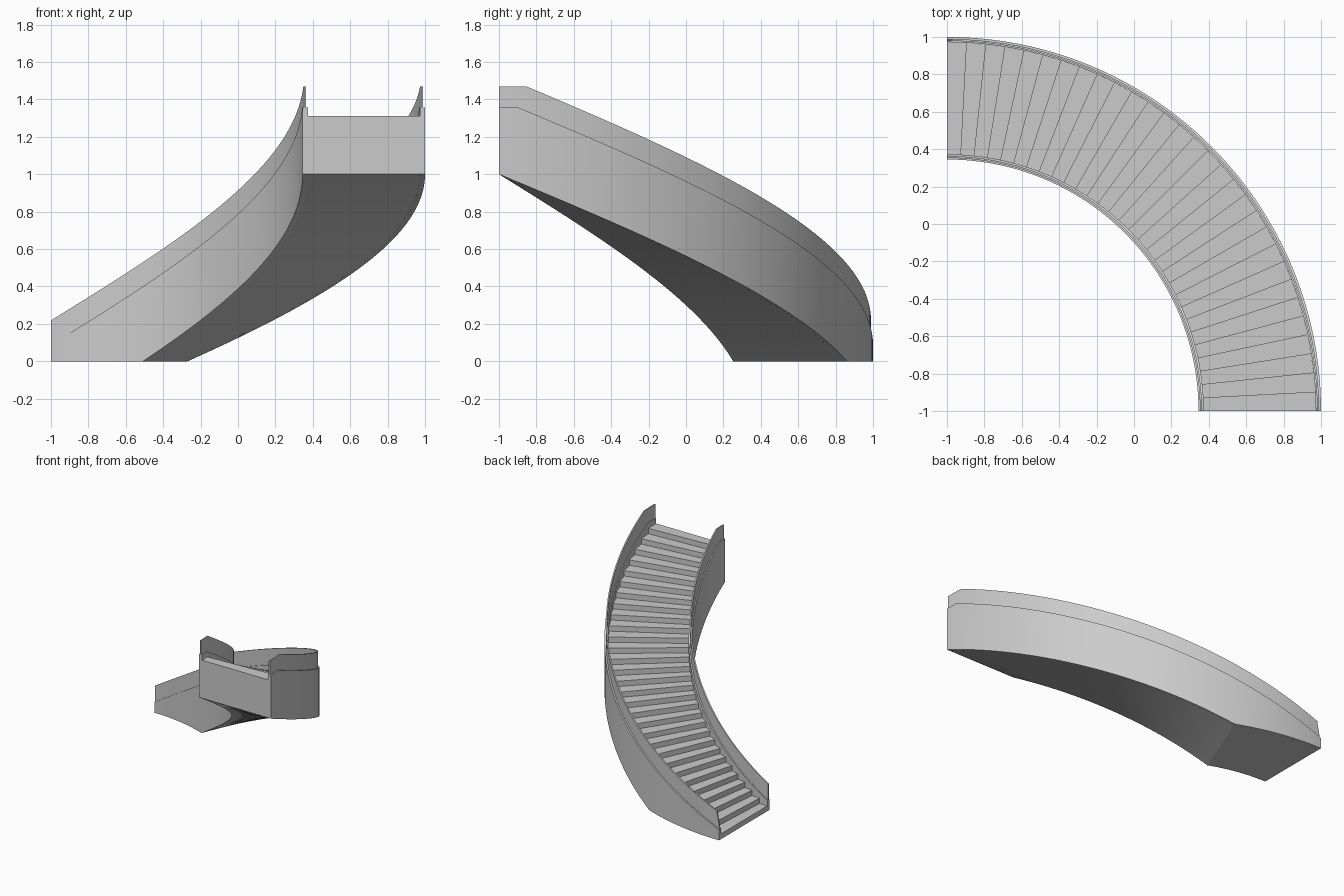
import bpy, bmesh, math

if "Cube" in bpy.data.objects:
    bpy.data.objects.remove(bpy.data.objects["Cube"])

STEPS = 30
RISE = 1.3125 / STEPS          # height of one step
TURN = 90 / STEPS              # degrees per step
SLOPE = RISE / TURN
T_FLOOR = 0.3125 / SLOPE       # angle where the sloping soffit leaves the ground


def soffit(t):
    return max(0.0, SLOPE * t - 0.3125)


def stringer_top(t):
    return min(2 * RISE + SLOPE * t, 31 * RISE)


def rail_top(t):
    return min(5 * RISE + SLOPE * t, 1.469)


def sweep(name, sections, r0, r1):
    """Solid swept round the stair centre; section = (angle, low z, high z[, top angle])."""
    bm = bmesh.new()
    rings = []
    for s in sections:
        t, low, high = s[:3]
        top_t = s[3] if len(s) > 3 else t
        ring = []
        for r, a, z in ((r0, t, low), (r1, t, low), (r1, top_t, high), (r0, top_t, high)):
            a = math.radians(a)
            ring.append(bm.verts.new((-1 + r * math.sin(a), -1 + r * math.cos(a), z)))
        rings.append(ring)
    for a, b in zip(rings, rings[1:]):
        for i in range(4):
            j = (i + 1) % 4
            bm.faces.new((a[i], a[j], b[j], b[i]))
    bm.faces.new(rings[0])
    bm.faces.new(rings[-1][::-1])
    bmesh.ops.remove_doubles(bm, verts=bm.verts, dist=1e-5)
    bmesh.ops.dissolve_degenerate(bm, edges=bm.edges, dist=1e-5)
    bmesh.ops.recalc_face_normals(bm, faces=bm.faces)
    mesh = bpy.data.meshes.new(name)
    bm.to_mesh(mesh)
    bm.free()
    ob = bpy.data.objects.new(name, mesh)
    bpy.context.collection.objects.link(ob)
    bpy.ops.object.select_all(action='DESELECT')
    ob.select_set(True)
    bpy.context.view_layer.objects.active = ob
    bpy.ops.object.shade_smooth_by_angle(angle=math.radians(25))
    return ob


# stepped flight with a sloping soffit
flight = []
for k in range(STEPS):
    t0, t1, z = k * TURN, (k + 1) * TURN, (k + 1) * RISE
    angles = [t0, t1]
    if t0 < T_FLOOR < t1:
        angles.insert(1, T_FLOOR)
    flight += [(t, soffit(t), z) for t in angles]
sweep("stair_flight", flight, 1.373, 1.972)

# side stringers and the thin parapets standing on them
angles = sorted([i * 1.5 for i in range(61)] + [T_FLOOR, (1.469 - 5 * RISE) / SLOPE])
stringer = [(t, soffit(t), stringer_top(t)) for t in angles]
parapet = [(t, stringer_top(t) - 0.005, rail_top(t)) for t in angles]
sweep("inner_stringer", stringer, 1.345, 1.373)
sweep("outer_stringer", stringer, 1.972, 2.0)
sweep("inner_parapet", parapet, 1.353, 1.363)
# the outer parapet starts with a slightly raked end
raked = [(0, parapet[0][1], rail_top(0.8), 0.8)] + parapet[1:]
sweep("outer_parapet", raked, 1.979, 1.989)
